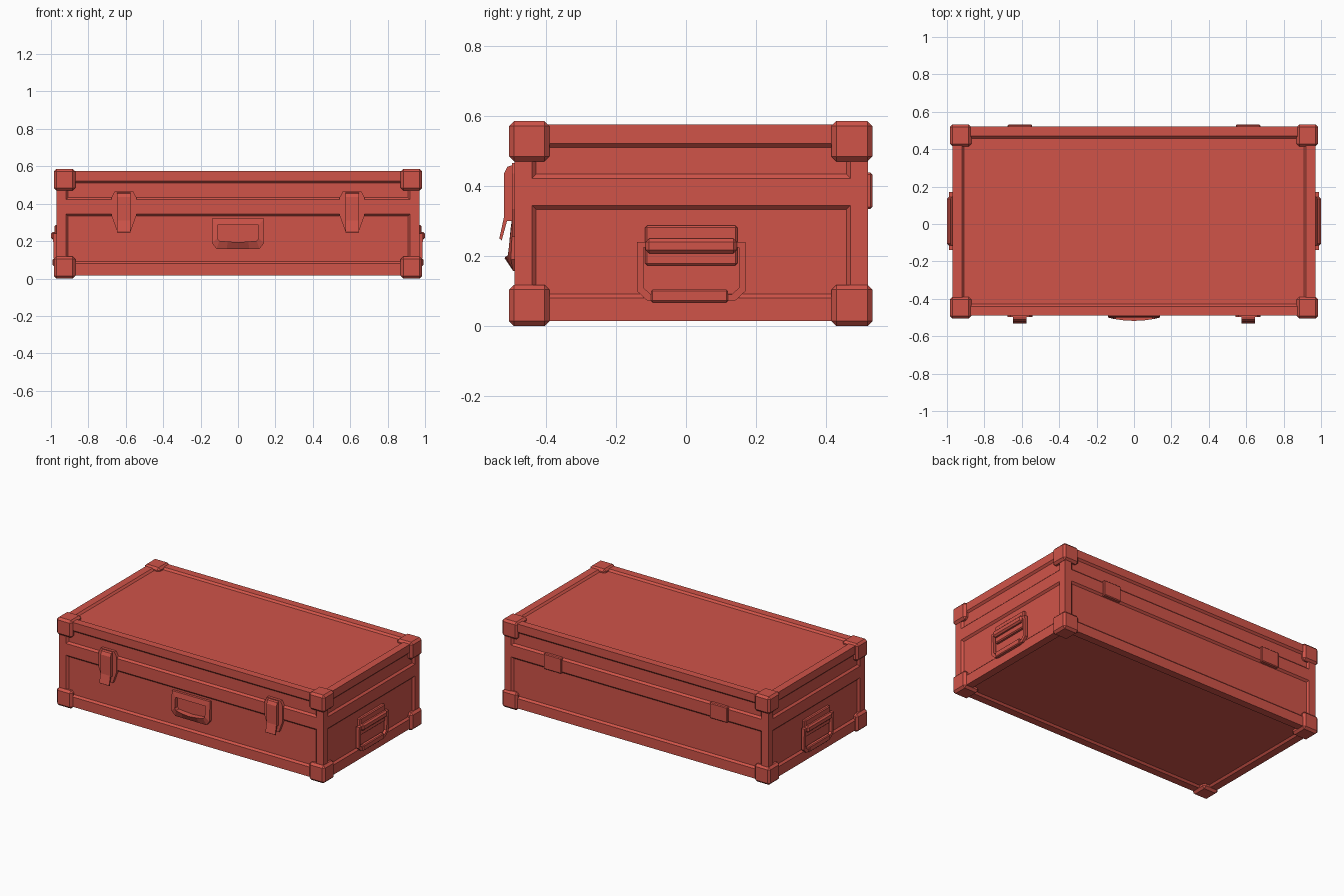
import bpy, bmesh
from mathutils import Vector

if "Cube" in bpy.data.objects:
    bpy.data.objects.remove(bpy.data.objects["Cube"])

red = bpy.data.materials.new("case red")
red.diffuse_color = (0.63, 0.088, 0.066, 1)
red.use_nodes = True
red.node_tree.nodes["Principled BSDF"].inputs["Base Color"].default_value = red.diffuse_color


def finish(bm, name):
    bmesh.ops.recalc_face_normals(bm, faces=bm.faces)
    me = bpy.data.meshes.new(name)
    bm.to_mesh(me)
    bm.free()
    me.materials.append(red)
    ob = bpy.data.objects.new(name, me)
    bpy.context.collection.objects.link(ob)
    return ob


def box_bm(lo, hi):
    bm = bmesh.new()
    bmesh.ops.create_cube(bm, size=1)
    for v in bm.verts:
        v.co = [(a + b) / 2 + c * (b - a) for a, b, c in zip(lo, hi, v.co)]
    return bm


def box(name, lo, hi, bevel=0):
    bm = box_bm(lo, hi)
    if bevel:
        bmesh.ops.bevel(bm, geom=bm.edges[:], offset=bevel, segments=1, affect='EDGES')
    return finish(bm, name)


def place(axis, a, b, d):
    """Put profile point (a, b) at depth d along the given axis."""
    return Vector((d, a, b)) if axis == 'x' else Vector((a, d, b))


def prism(name, axis, pts, d0, d1):
    bm = bmesh.new()
    r0, r1 = ([bm.verts.new(place(axis, a, b, d)) for a, b in pts] for d in (d0, d1))
    bm.faces.new(r0)
    bm.faces.new(r1)
    for i in range(len(pts)):
        j = (i + 1) % len(pts)
        bm.faces.new((r0[i], r0[j], r1[j], r1[i]))
    return finish(bm, name)


def frame(name, axis, outer, inner, back, front):
    """Closed ring between two outlines; front(a, b) gives the outer depth."""
    bm = bmesh.new()
    loops = []
    for pts, f in ((outer, None), (outer, front), (inner, front), (inner, None)):
        loops.append([bm.verts.new(place(axis, a, b, f(a, b) if f else back))
                      for a, b in pts])
    n = len(outer)
    for k in range(4):
        p, q = loops[k], loops[(k + 1) % 4]
        for i in range(n):
            j = (i + 1) % n
            bm.faces.new((p[i], p[j], q[j], q[i]))
    return finish(bm, name)


# Case shell with recessed panels on lid, base, top and underside
X, Y0, Y1 = 0.97, -0.49, 0.52
PX, PY0, PY1 = 0.92, -0.44, 0.47
bm = box_bm((-X, Y0, 0.015), (X, Y1, 0.575))
cuts = [((PX, 0, 0), (1, 0, 0)), ((-PX, 0, 0), (1, 0, 0)),
        ((0, PY0, 0), (0, 1, 0)), ((0, PY1, 0), (0, 1, 0))]
cuts += [((0, 0, z), (0, 0, 1)) for z in (0.08, 0.345, 0.422, 0.522)]
for co, no in cuts:
    bmesh.ops.bisect_plane(bm, geom=bm.verts[:] + bm.edges[:] + bm.faces[:],
                           plane_co=co, plane_no=no)
bm.normal_update()
panels = []
for f in bm.faces:
    c = f.calc_center_median()
    in_x, in_y = abs(c.x) < PX, PY0 < c.y < PY1
    in_z = 0.08 < c.z < 0.345 or 0.422 < c.z < 0.522
    if abs(f.normal.z) > 0.5:
        ok = in_x and in_y
    else:
        ok = in_z and (in_x if abs(f.normal.y) > 0.5 else in_y)
    if ok:
        panels.append(f)
bmesh.ops.inset_region(bm, faces=panels, thickness=0.012, depth=-0.012,
                       use_even_offset=True)
bmesh.ops.dissolve_limit(bm, angle_limit=0.01, verts=bm.verts[:], edges=bm.edges[:])
finish(bm, "case_shell")

# Corner protectors, chamfered on the outside
for sx in (-1, 1):
    xs = sorted((sx * 0.87, sx * 0.985))
    for ys in ((-0.505, -0.39), (0.415, 0.532)):
        for zs in ((0.0, 0.118), (0.47, 0.585)):
            box("corner_protector", (xs[0], ys[0], zs[0]), (xs[1], ys[1], zs[1]), 0.014)

# Front latches and rear hinges
plate = [(-0.05, 0.465), (0.05, 0.465), (0.066, 0.435), (0.066, 0.335),
         (0.037, 0.255), (-0.037, 0.255), (-0.066, 0.335), (-0.066, 0.435)]
strap = [(-0.48, 0.465), (-0.51, 0.455), (-0.52, 0.435), (-0.52, 0.31),
         (-0.533, 0.25), (-0.526, 0.245), (-0.511, 0.30), (-0.48, 0.30)]
for cx in (-0.61, 0.61):
    prism("latch_plate", 'y', [(cx + a, b) for a, b in plate], -0.476, -0.497)
    prism("latch_strap", 'x', strap, cx - 0.036, cx + 0.036)
    box("hinge_plate", (cx - 0.065, 0.505, 0.335), (cx + 0.065, 0.532, 0.438), 0.005)

# Front carry handle: bowed frame with a sloping lower lip
outer = [(-0.14, 0.32), (-0.07, 0.32), (0, 0.32), (0.07, 0.32), (0.14, 0.32),
         (0.14, 0.19), (0.115, 0.158), (0.06, 0.158), (0, 0.158), (-0.06, 0.158),
         (-0.115, 0.158), (-0.14, 0.19)]
inner = [(-0.11, 0.285), (-0.055, 0.285), (0, 0.285), (0.055, 0.285), (0.11, 0.285),
         (0.11, 0.215), (0.10, 0.202), (0.055, 0.198), (0, 0.194), (-0.055, 0.198),
         (-0.10, 0.202), (-0.11, 0.215)]


def bow(a, b):
    base = -0.494 if b > 0.3 or b < 0.17 else -0.5
    return base - (0.018 * (1 - (a / 0.14) ** 2) if b < 0.25 and b > 0.17 else 0)


frame("front_handle", 'y', outer, inner, -0.476, bow)

# Side handles: bracket, hinge barrel, drop loop and grip
loop_out = [(-0.14, 0.24), (-0.14, 0.1), (-0.11, 0.072), (0.14, 0.072),
            (0.17, 0.1), (0.17, 0.24)]
loop_in = [(-0.122, 0.225), (-0.122, 0.11), (-0.1, 0.09), (0.13, 0.09),
           (0.152, 0.11), (0.152, 0.225)]
for s in (-1, 1):
    def side_box(name, x0, x1, y0, y1, z0, z1, bev):
        a, b = sorted((s * x0, s * x1))
        box(name, (a, y0, z0), (b, y1, z1), bev)

    side_box("handle_bracket", 0.955, 0.98, -0.117, 0.147, 0.173, 0.287, 0.006)
    side_box("handle_barrel", 0.96, 1.0, -0.115, 0.145, 0.207, 0.25, 0.01)
    frame("handle_loop", 'x', loop_out, loop_in, s * 0.966,
          lambda a, b: s * (0.984 + 0.03 * (b - 0.07)))
    side_box("handle_grip", 0.964, 0.991, -0.1, 0.12, 0.068, 0.105, 0.005)
